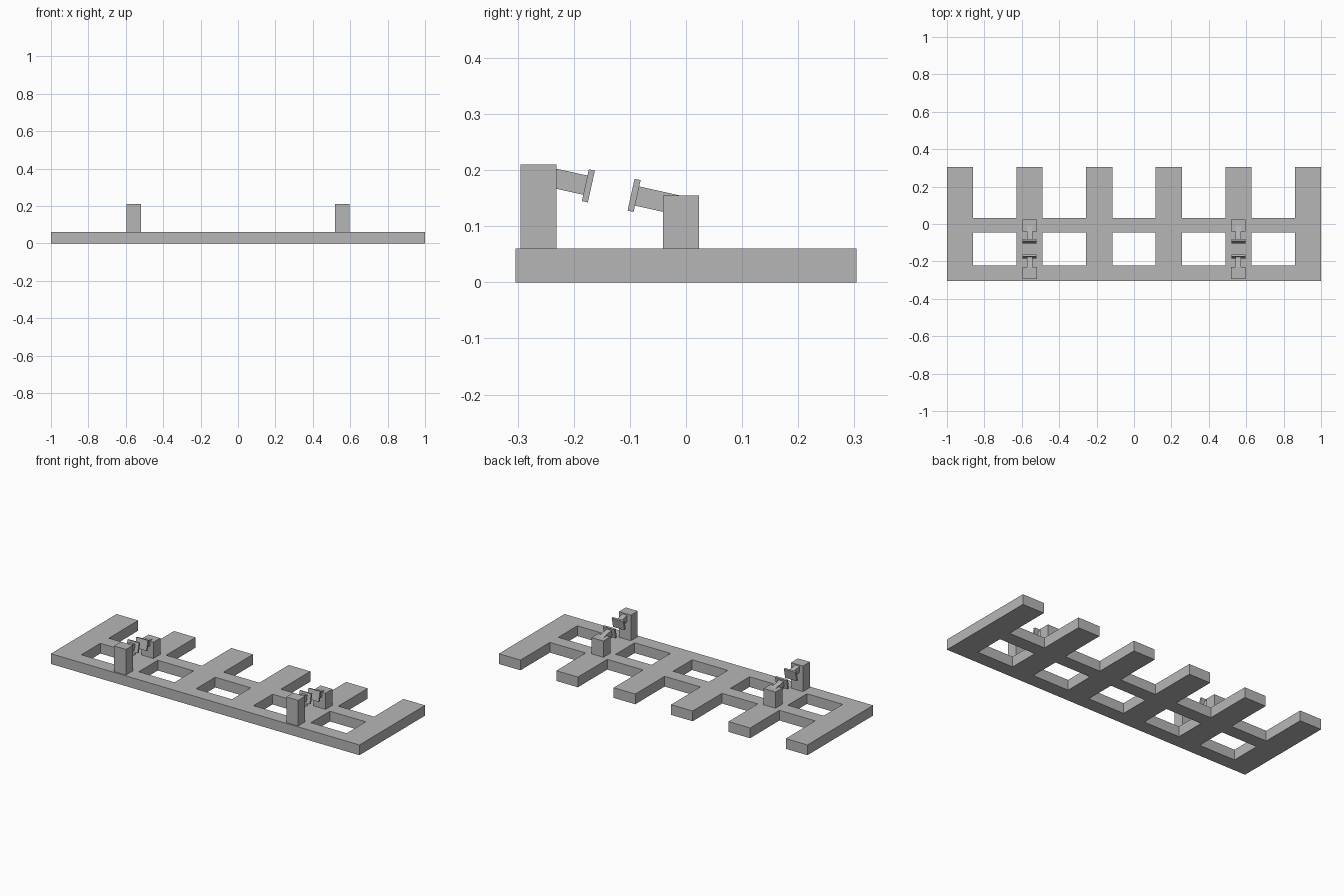
import bpy, bmesh
from math import radians, cos, sin

if "Cube" in bpy.data.objects:
    bpy.data.objects.remove(bpy.data.objects["Cube"], do_unlink=True)

GREY = (0.47, 0.47, 0.47, 1)
grey = bpy.data.materials.new("plain_grey")
grey.use_nodes = True
grey.diffuse_color = GREY
grey.node_tree.nodes["Principled BSDF"].inputs["Base Color"].default_value = GREY

BASE_H = 0.06
HALF_Y = 0.304


def add_object(name, bm):
    mesh = bpy.data.meshes.new(name)
    bmesh.ops.recalc_face_normals(bm, faces=bm.faces)
    bm.to_mesh(mesh)
    bm.free()
    mesh.materials.append(grey)
    ob = bpy.data.objects.new(name, mesh)
    bpy.context.collection.objects.link(ob)
    return ob


def box(name, center, size, tilt=0):
    bm = bmesh.new()
    bmesh.ops.create_cube(bm, size=1)
    bmesh.ops.scale(bm, vec=size, verts=bm.verts)
    ob = add_object(name, bm)
    ob.location = center
    ob.rotation_euler.x = tilt
    return ob


# Base frame: six cross bars joined by two long rails, cut from one slab
bar_centers = [-0.93 + 0.372 * i for i in range(6)]
xs = [c + side * 0.07 for c in bar_centers for side in (-1, 1)]
ys = [-HALF_Y, -0.222, -0.046, 0.032, HALF_Y]
bm = bmesh.new()
for i in range(len(xs) - 1):
    for j in range(len(ys) - 1):
        is_bar, is_rail = i % 2 == 0, j % 2 == 0
        if is_bar or is_rail:
            corners = [(i, j), (i + 1, j), (i + 1, j + 1), (i, j + 1)]
            bm.faces.new([bm.verts.new((xs[a], ys[b], 0)) for a, b in corners])
bmesh.ops.remove_doubles(bm, verts=bm.verts, dist=0.0001)
grown = bmesh.ops.extrude_face_region(bm, geom=bm.faces[:])
top = [v for v in grown["geom"] if isinstance(v, bmesh.types.BMVert)]
bmesh.ops.translate(bm, vec=(0, 0, BASE_H), verts=top)
add_object("base_frame", bm)


# Clamp half: upright post, tilted arm and end plate
def clamp(name, x, post_y, post_top, plate_y, plate_z, arm_len, toward):
    tilt = radians(-12.5)
    height = post_top - BASE_H
    box(name + "_post", (x, post_y, BASE_H + height / 2), (0.077, 0.064, height))
    box(name + "_plate", (x, plate_y, plate_z), (0.075, 0.011, 0.058), tilt)
    reach = toward * arm_len / 2
    box(name + "_arm", (x, plate_y + reach * cos(tilt), plate_z + reach * sin(tilt)),
        (0.03, arm_len, 0.035), tilt)


for side, x in (("right", -0.558), ("left", 0.558)):
    clamp(side + "_front", x, -0.263, 0.21, -0.174, 0.172, 0.08, -1)
    clamp(side + "_back", x, -0.009, 0.155, -0.0925, 0.155, 0.095, 1)
